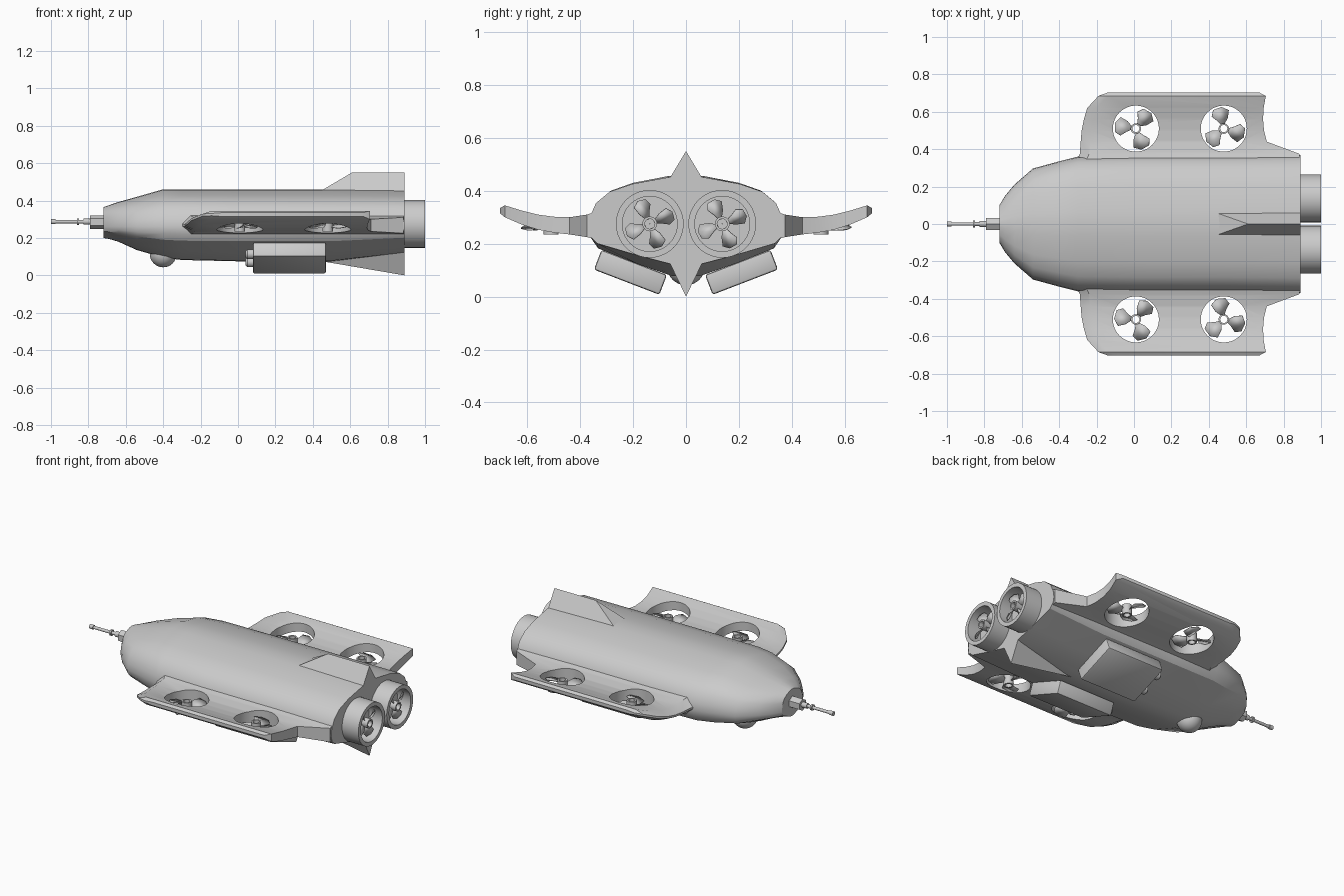
import bpy, bmesh
from math import sin, cos, pi, radians
from mathutils import Matrix, Vector

if "Cube" in bpy.data.objects:
    bpy.data.objects.remove(bpy.data.objects["Cube"])


def add(name, verts, faces, angle=30):
    me = bpy.data.meshes.new(name)
    me.from_pydata(verts, [], faces)
    bm = bmesh.new()
    bm.from_mesh(me)
    bmesh.ops.recalc_face_normals(bm, faces=bm.faces)
    bm.to_mesh(me)
    bm.free()
    ob = bpy.data.objects.new(name, me)
    bpy.context.collection.objects.link(ob)
    smooth(ob, angle)
    return ob


def smooth(ob, angle=30):
    bpy.ops.object.select_all(action='DESELECT')
    ob.select_set(True)
    bpy.context.view_layer.objects.active = ob
    if angle:
        bpy.ops.object.shade_smooth_by_angle(angle=radians(angle))


def loft(name, rings, angle=30, closed=False):
    n, m = len(rings[0]), len(rings)
    verts = [p for r in rings for p in r]
    faces = []
    for i in range(m if closed else m - 1):
        k = (i + 1) % m
        faces += [(i*n + j, i*n + (j+1) % n, k*n + (j+1) % n, k*n + j) for j in range(n)]
    if not closed:
        faces += [tuple(range(n)), tuple(range((m-1)*n, m*n))]
    return add(name, verts, faces, angle)


def lathe(name, profile, matrix, n=32, closed=False):
    """Spin (radius, height) pairs about local z."""
    rings = [[matrix @ Vector((r*cos(2*pi*j/n), r*sin(2*pi*j/n), h)) for j in range(n)]
             for r, h in profile]
    return loft(name, rings, 40, closed)


def along_x(x, y, z):
    return Matrix.Translation((x, y, z)) @ Matrix.Rotation(pi/2, 4, 'Y')


def fan(name, matrix, radius, blades, turn, hand):
    # paddle blades, pitched
    outline = [(0.18, -.25), (0.5, -.5), (0.85, -.42), (0.97, -.1), (0.95, .25),
               (0.75, .48), (0.45, .4), (0.18, .3)]
    width = 3.2 / blades
    verts, faces = [], []
    for b in range(blades):
        a0 = turn + 2*pi*b/blades
        faces.append(tuple(range(len(verts), len(verts) + len(outline))))
        for r, t in outline:
            a = a0 + hand*t*width*1.1
            verts.append(matrix @ Vector((radius*r*cos(a), radius*r*sin(a), 0.028*t*hand)))
    ob = add(name + "_blades", verts, faces, 60)
    mod = ob.modifiers.new("thickness", 'SOLIDIFY')
    mod.thickness, mod.offset = 0.004, 0
    # open hub ring
    lathe(name + "_hub", [(.028, -.03), (.028, .03), (.019, .03), (.019, -.03)], matrix, 20, True)


# Hull: one normalised half section scaled along the length
half = [(0, 1), (.18, .98), (.55, .85), (.78, .70), (.92, .48), (.985, .2), (1, 0),
        (.98, -.22), (.91, -.42), (.5, -.74), (.15, -.98), (0, -1)]
section = half + [(-u, v) for u, v in half[-2:0:-1]]
stations = [(-.72, .10, .365, .20), (-.69, .15, .375, .195), (-.64, .21, .392, .18),
            (-.54, .297, .42, .135), (-.40, .335, .46, .095), (-.30, .36, .46, .082),
            (0, .365, .46, .075), (.5, .365, .46, .075), (.89, .37, .455, .12)]
rings = []
for x, w, top, bot in stations:
    mid = .26
    rings.append([(x, u*w, mid + v*((top-mid) if v > 0 else (mid-bot))) for u, v in section])
loft("hull", rings)

# Tail fins
add("top_fin", [(.44, .06, .45), (.44, -.06, .45), (.61, 0, .55), (.89, 0, .55),
                (.89, .06, .45), (.89, -.06, .45)],
    [(0, 1, 2), (0, 2, 3, 4), (1, 5, 3, 2), (3, 5, 4), (0, 4, 5, 1)], 0)
add("bottom_fin", [(.45, 0, .075), (.89, 0, 0), (.89, .07, .145), (.89, -.07, .145)],
    [(0, 1, 2), (0, 3, 1), (1, 3, 2), (0, 2, 3)], 0)

# Wings: y, leading x, trailing x, bottom z, top z
spans = [(.33, -.31, .89, .215, .325), (.375, -.29, .885, .225, .31), (.44, -.285, .71, .235, .30),
         (.50, -.28, .695, .242, .302), (.56, -.268, .69, .253, .31), (.62, -.25, .693, .272, .325),
         (.685, -.19, .705, .30, .345), (.703, -.14, .67, .315, .335)]
for s, side in ((1, "left"), (-1, "right")):
    rings = []
    for y, xa, xb, lo, hi in spans:
        m = (lo + hi)/2
        rings.append([(xa, s*y, m-.006), (xa+.05, s*y, lo), (xb, s*y, lo),
                      (xb, s*y, hi), (xa+.05, s*y, hi), (xa, s*y, m+.006)])
    wing = loft(side + "_wing", rings, 30)
    for i, x in enumerate((.01, .48)):
        hole = lathe("cutter", [(.123, 0), (.123, .6)], Matrix.Translation((x, s*.51, 0)), 48)
        mod = wing.modifiers.new("fan_hole", 'BOOLEAN')
        mod.operation, mod.object, mod.solver = 'DIFFERENCE', hole, 'EXACT'
        smooth(wing, 0)
        bpy.ops.object.modifier_apply(modifier=mod.name)
        bpy.data.objects.remove(hole)
        fan(f"{side}_lift_fan_{i}", Matrix.Translation((x, s*.51, .265)), .12, 3, .9*i + .9, s)
    smooth(wing, 30)

    # Rear thrusters with recessed fans
    lathe(side + "_thruster", [(.128, .86), (.128, 1), (.104, 1), (.104, .91), (.001, .91), (.001, .86)],
          along_x(0, s*.137, .275), 40)
    fan(side + "_thruster_fan", along_x(.96, s*.137, .275), .1, 4, .4, s)

    # Tilted belly pod with two small nozzles in front
    tilt = Matrix.Translation((.275, s*.21, .092)) @ Matrix.Rotation(s*radians(21), 4, 'X')
    bm = bmesh.new()
    bmesh.ops.create_cube(bm, size=1, matrix=Matrix.Diagonal((.39, .265, .08, 1)))
    bmesh.ops.bevel(bm, geom=bm.edges[:], offset=.009, segments=2, affect='EDGES', profile=.5)
    bm.transform(tilt)
    me = bpy.data.meshes.new("pod")
    bm.to_mesh(me)
    bm.free()
    pod = bpy.data.objects.new(side + "_belly_pod", me)
    bpy.context.collection.objects.link(pod)
    smooth(pod, 30)
    for i, y in enumerate((-.06, .06)):
        lathe(f"{side}_pod_nozzle_{i}", [(.016, -.235), (.026, -.225), (.026, -.18)],
              tilt @ Matrix.Translation((0, y, 0)) @ Matrix.Rotation(pi/2, 4, 'Y'), 16)

# Camera dome under the nose
bpy.ops.mesh.primitive_uv_sphere_add(segments=32, ring_count=16, radius=.072, location=(-.40, 0, .115))
bpy.context.object.name = "camera_dome"
smooth(bpy.context.object, 30)

# Nose mount and probe
lathe("nose_mount", [(.036, -.79), (.036, -.70)], along_x(0, 0, .285), 6)
lathe("probe", [(.013, -1), (.013, -.975), (.009, -.975), (.009, -.86), (.018, -.86), (.018, -.85),
                (.010, -.85), (.010, -.825), (.016, -.825), (.016, -.78)], along_x(0, 0, .287), 16)
